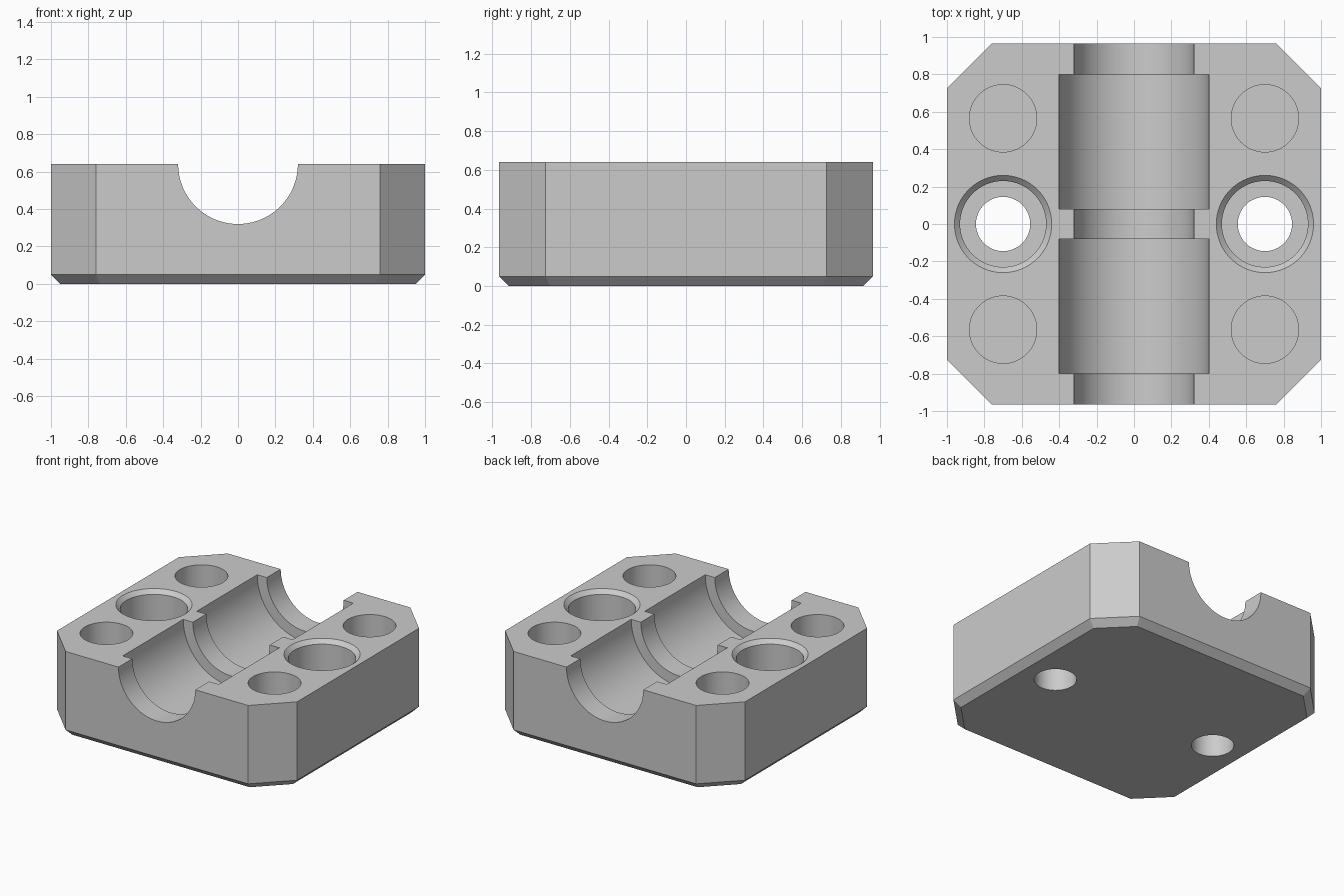
import bpy, bmesh, math
from mathutils import Matrix, Vector

if "Cube" in bpy.data.objects:
    bpy.data.objects.remove(bpy.data.objects["Cube"])

grey = bpy.data.materials.new("light_grey")
grey.diffuse_color = (0.6, 0.6, 0.6, 1)
grey.use_nodes = True
grey.node_tree.nodes["Principled BSDF"].inputs["Base Color"].default_value = grey.diffuse_color

HX, HY, H = 1.0, 0.965, 0.64      # half width, half depth, height
CORNER, BEVEL = 0.24, 0.05


def finish(name, bm):
    bmesh.ops.recalc_face_normals(bm, faces=bm.faces[:])
    mesh = bpy.data.meshes.new(name)
    bm.to_mesh(mesh)
    bm.free()
    mesh.materials.append(grey)
    ob = bpy.data.objects.new(name, mesh)
    bpy.context.collection.objects.link(ob)
    return ob


def lathe(name, profile, matrix, segments=96):
    """Closed solid of revolution from (radius, height) points."""
    bm = bmesh.new()
    rings = []
    for r, h in profile:
        rings.append([bm.verts.new(matrix @ Vector((
            r * math.cos(2 * math.pi * i / segments),
            r * math.sin(2 * math.pi * i / segments), h)))
            for i in range(segments)])
    for a, b in zip(rings, rings[1:]):
        for i in range(segments):
            j = (i + 1) % segments
            bm.faces.new((a[i], a[j], b[j], b[i]))
    bm.faces.new(rings[0])
    bm.faces.new(rings[-1])
    return finish(name, bm)


def outline(inset):
    """Octagonal block outline, pulled in evenly by inset."""
    x, y = HX - inset, HY - inset
    c = CORNER - inset * (2 - math.sqrt(2))
    return [(x, -y + c), (x, y - c), (x - c, y), (-x + c, y),
            (-x, y - c), (-x, -y + c), (-x + c, -y), (x - c, -y)]


# Block with cut corners and a chamfered bottom edge
bm = bmesh.new()
layers = [[bm.verts.new((x, y, z)) for x, y in outline(i)]
          for i, z in ((BEVEL, 0), (0, BEVEL), (0, H))]
for a, b in zip(layers, layers[1:]):
    for i in range(8):
        j = (i + 1) % 8
        bm.faces.new((a[i], a[j], b[j], b[i]))
bm.faces.new(layers[0])
bm.faces.new(layers[-1])
block = finish("bearing_block", bm)

# Stepped channel along y: narrow ends and rib, two wide bearing pockets
cutters = []
R, P = 0.32, 0.40
channel = [(R, -1.2), (R, -0.80), (P, -0.80), (P, -0.08), (R, -0.08),
           (R, 0.08), (P, 0.08), (P, 0.80), (R, 0.80), (R, 1.2)]
cutters.append(lathe("channel_cutter", channel,
                     Matrix.Translation((0, 0, H)) @ Matrix.Rotation(-math.pi / 2, 4, 'X'),
                     128))

for s in (-1, 1):
    # Counterbored through hole with a chamfered mouth
    bolt = [(0.145, -0.1), (0.145, 0.32), (0.23, 0.32), (0.23, H - 0.03),
            (0.26, H), (0.26, H + 0.1)]
    cutters.append(lathe("bolt_cutter", bolt, Matrix.Translation((0.7 * s, 0, 0))))
    # Blind round sockets
    for t in (-1, 1):
        cutters.append(lathe("socket_cutter", [(0.18, 0.32), (0.18, H + 0.1)],
                             Matrix.Translation((0.7 * s, 0.565 * t, 0))))

for c in cutters:
    c.hide_render = True
    m = block.modifiers.new("cut", 'BOOLEAN')
    m.operation, m.solver, m.object = 'DIFFERENCE', 'EXACT', c

# Apply the cuts, remove the cutters, smooth the round walls
bpy.context.view_layer.objects.active = block
block.select_set(True)
for m in block.modifiers[:]:
    bpy.ops.object.modifier_apply(modifier=m.name)
for c in cutters:
    bpy.data.objects.remove(c)
bpy.ops.object.shade_smooth_by_angle(angle=math.radians(30))
